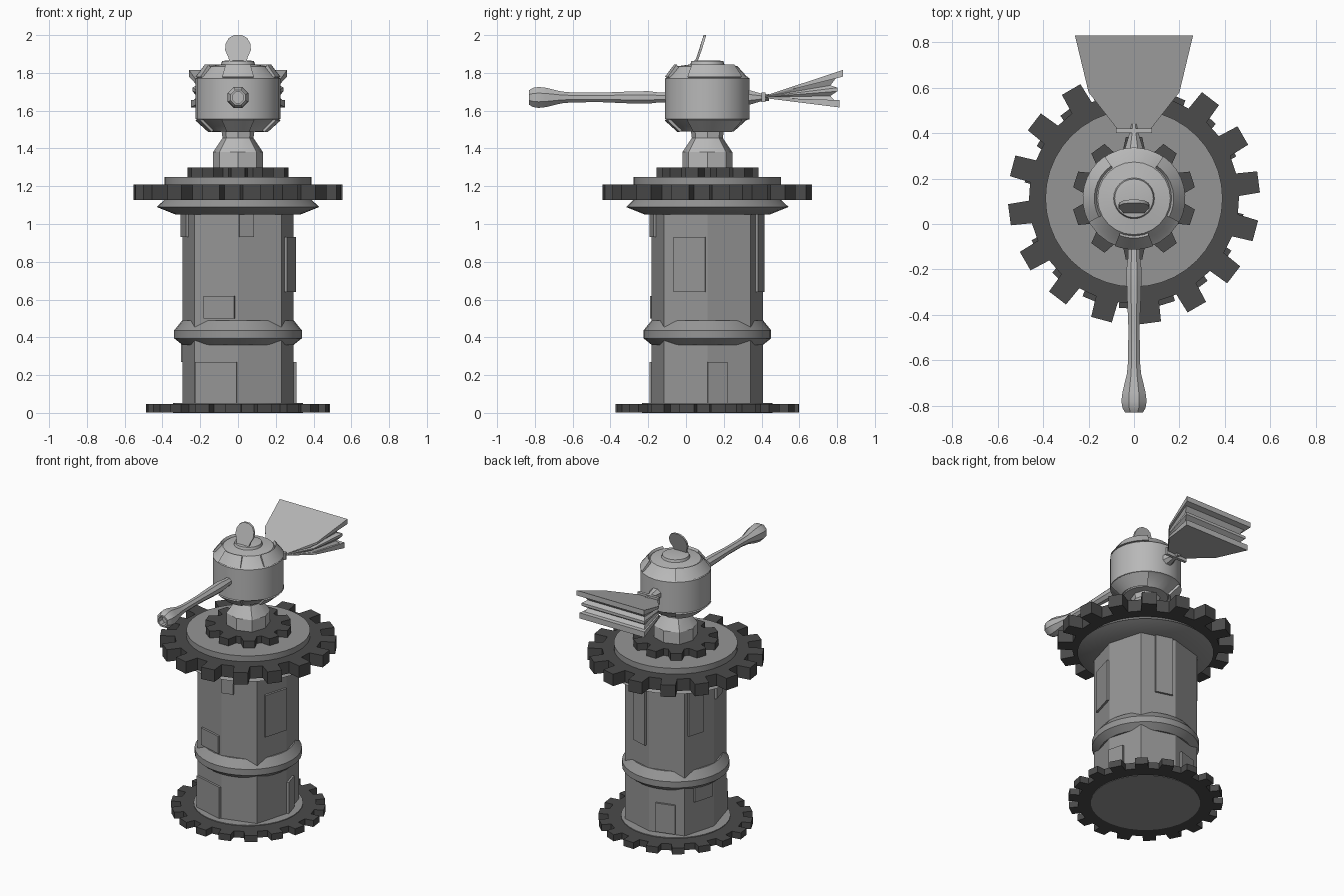
import bpy, bmesh
from math import sin, cos, pi, radians

if "Cube" in bpy.data.objects:
    bpy.data.objects.remove(bpy.data.objects["Cube"])

CY = 0.113  # tower axis in y


def mat(name, v):
    m = bpy.data.materials.new(name)
    m.diffuse_color = (v, v, v, 1)
    m.use_nodes = True
    m.node_tree.nodes["Principled BSDF"].inputs["Base Color"].default_value = m.diffuse_color
    return m


DARK, STONE, LIGHT = mat("dark_iron", 0.07), mat("stone", 0.3), mat("pale_metal", 0.48)


def loft(name, loops, material, smooth=False):
    """Skin closed loops of equal length and cap both ends."""
    bm = bmesh.new()
    rows = [[bm.verts.new(p) for p in loop] for loop in loops]
    n = len(rows[0])
    for a, b in zip(rows, rows[1:]):
        for i in range(n):
            bm.faces.new((a[i], a[(i + 1) % n], b[(i + 1) % n], b[i]))
    bm.faces.new(rows[0][::-1])
    bm.faces.new(rows[-1])
    bmesh.ops.recalc_face_normals(bm, faces=bm.faces)
    me = bpy.data.meshes.new(name)
    bm.to_mesh(me)
    bm.free()
    me.materials.append(material)
    ob = bpy.data.objects.new(name, me)
    bpy.context.collection.objects.link(ob)
    if smooth:
        bpy.ops.object.select_all(action='DESELECT')
        ob.select_set(True)
        bpy.context.view_layer.objects.active = ob
        bpy.ops.object.shade_smooth_by_angle(angle=radians(32))
    return ob


def lathe(name, profile, material, n=32, smooth=True, diag=1.0):
    """Upright turned part from (radius, z); diag widens every second corner."""
    loops = []
    for r, z in profile:
        loops.append([(r * (diag if i % 2 else 1) * cos(2 * pi * i / n),
                       CY + r * (diag if i % 2 else 1) * sin(2 * pi * i / n), z)
                      for i in range(n)])
    return loft(name, loops, material, smooth)


def lathe_y(name, profile, material, n=8):
    """Turned part along y from (radius, y), at the arm height."""
    return loft(name, [[(r * cos(2 * pi * (i + .5) / n), y, 1.67 + r * sin(2 * pi * (i + .5) / n))
                        for i in range(n)] for r, y in profile], material, True)


def gear(name, teeth, root, tip, half_root, half_tip, phase, z0, z1):
    pts = []
    for i in range(teeth):
        a = radians(phase) + 2 * pi * i / teeth
        for r, w in ((root, -half_root), (tip, -half_tip), (tip, half_tip), (root, half_root)):
            pts.append((r * cos(a) - w * sin(a), CY + r * sin(a) + w * cos(a)))
    return loft(name, [[(x, y, z) for x, y in pts] for z in (z0, z1)], DARK)


# Base and tower shaft
gear("base_gear", 18, 0.425, 0.485, 0.042, 0.04, 7, 0.003, 0.048)
lathe("base_disc", [(0.345, 0), (0.345, 0.053)], STONE)
R, DIAG = 0.295, 1.1
lathe("tower_shaft", [(R, 0.04), (R, 1.07)], STONE, 8, False, DIAG)
lathe("tower_band", [(0.295, 0.36), (0.338, 0.395), (0.338, 0.437), (0.295, 0.49)], STONE)


# Raised slabs on the tower faces
def corner(i):
    r = R * (DIAG if i % 2 else 1)
    return r * cos(i * pi / 4), CY + r * sin(i * pi / 4)


def slab(face, t0, t1, z0, z1, out=0.014):
    (ax, ay), (bx, by) = corner(face), corner(face + 1)
    length = ((bx - ax) ** 2 + (by - ay) ** 2) ** .5
    nx, ny = (by - ay) / length, (ax - bx) / length
    loops = [[(ax + (bx - ax) * t + nx * d, ay + (by - ay) * t + ny * d, z)
              for t, z in ((t0, z0), (t1, z0), (t1, z1), (t0, z1))] for d in (-.02, out)]
    loft("tower_slab", loops, STONE)


for s in ((7, .24, .96, .64, .93), (0, .0, .45, .05, .27), (5, .22, .93, .5, .62),
          (5, .03, .98, .04, .27), (6, .02, .35, .93, 1.06), (1, .4, .9, .64, 1.06),
          (3, .1, .6, .74, 1.06), (4, .05, .5, .93, 1.06), (2, .2, .75, .06, .26),
          (3, .3, .9, .27, .37)):
    slab(*s)

# Platform
lathe("platform", [(0.33, 1.05), (0.43, 1.09), (0.39, 1.128), (0.39, 1.25)], STONE, 40)
gear("platform_gear", 16, 0.46, 0.553, 0.05, 0.047, 7.5, 1.127, 1.21)
gear("neck_gear", 10, 0.205, 0.27, 0.05, 0.036, 18, 1.245, 1.298)

# Neck and round head
lathe("neck", [(0.132, 1.24), (0.132, 1.38), (0.082, 1.455), (0.088, 1.5)], LIGHT, 8, True, 1.06)
lathe("head", [(0.14, 1.49), (0.207, 1.55), (0.224, 1.555), (0.224, 1.77), (0.205, 1.785),
               (0.16, 1.835), (0.09, 1.845), (0.085, 1.862), (0.06, 1.866)], LIGHT, 24)


# Curved plates around the shoulder and underside of the head
def arc_plate(name, a0, a1, section):
    n = 8
    loops = []
    for i in range(n + 1):
        a = radians(a0 + (a1 - a0) * i / n)
        loops.append([(r * cos(a), CY + r * sin(a), z) for r, z in section])
    loft(name, loops, LIGHT, True)


for a0, a1 in ((-28, 55), (125, 208), (-112, -68)):
    arc_plate("shoulder_plate", a0, a1, ((.16, 1.82), (.2, 1.775), (.226, 1.778), (.175, 1.845)))
    arc_plate("underside_plate", a0, a1, ((.14, 1.5), (.2, 1.56), (.226, 1.548), (.158, 1.487)))

# Thin curved fin on top of the head
outline = [(.045, 1.85), (.05, 1.88), (.068, 1.92), (.066, 1.955), (.048, 1.985), (.02, 2.0)]
outline += [(-x, z) for x, z in reversed(outline)]


def lean(z):
    t = (z - 1.85) / .15
    return .05 + .05 * t * (1.2 - .2 * t)


loft("top_fin", [[(x, lean(z) + d, z) for x, z in outline] for d in (-.007, .007)], LIGHT, True)

# Front arm with hollow knob
lathe_y("front_arm", [(.028, .0), (.028, -.14), (.036, -.2), (.034, -.3), (.027, -.45), (.028, -.6),
                      (.034, -.66), (.055, -.74), (.06, -.78), (.055, -.81), (.042, -.83),
                      (.031, -.83), (.031, -.79)], LIGHT)

# Rear bellows: nozzle, collar, two boards and pleats fanned from one hinge line
lathe_y("bellows_nozzle", [(.045, .3), (.042, .335), (.02, .405), (.02, .44)], LIGHT)
loft("bellows_collar", [[(x * sx, y, 1.67 + z) for x, z in ((-1, -.025), (1, -.025), (1, .025), (-1, .025))]
                        for y, sx in ((.4, .08), (.42, .08))], LIGHT)


def fan_loop(k, s):
    half = [(.075, .42), (.2, .58), (.26, .83)]
    pts = half + [(-x, y) for x, y in reversed(half)]
    return [(x * s, .42 + (y - .42) * s, 1.67 + k * ((y - .42) * s + .03) / .44) for x, y in pts]


loft("bellows_top_board", [fan_loop(.145, 1), fan_loop(.11, 1)], LIGHT)
loft("bellows_bottom_board", [fan_loop(-.015, .96), fan_loop(-.055, .96)], LIGHT)
loft("bellows_pleats", [fan_loop(.115, .92), fan_loop(.075, .84), fan_loop(.055, .93),
                        fan_loop(.035, .93), fan_loop(.01, .84), fan_loop(-.02, .9)], LIGHT)
